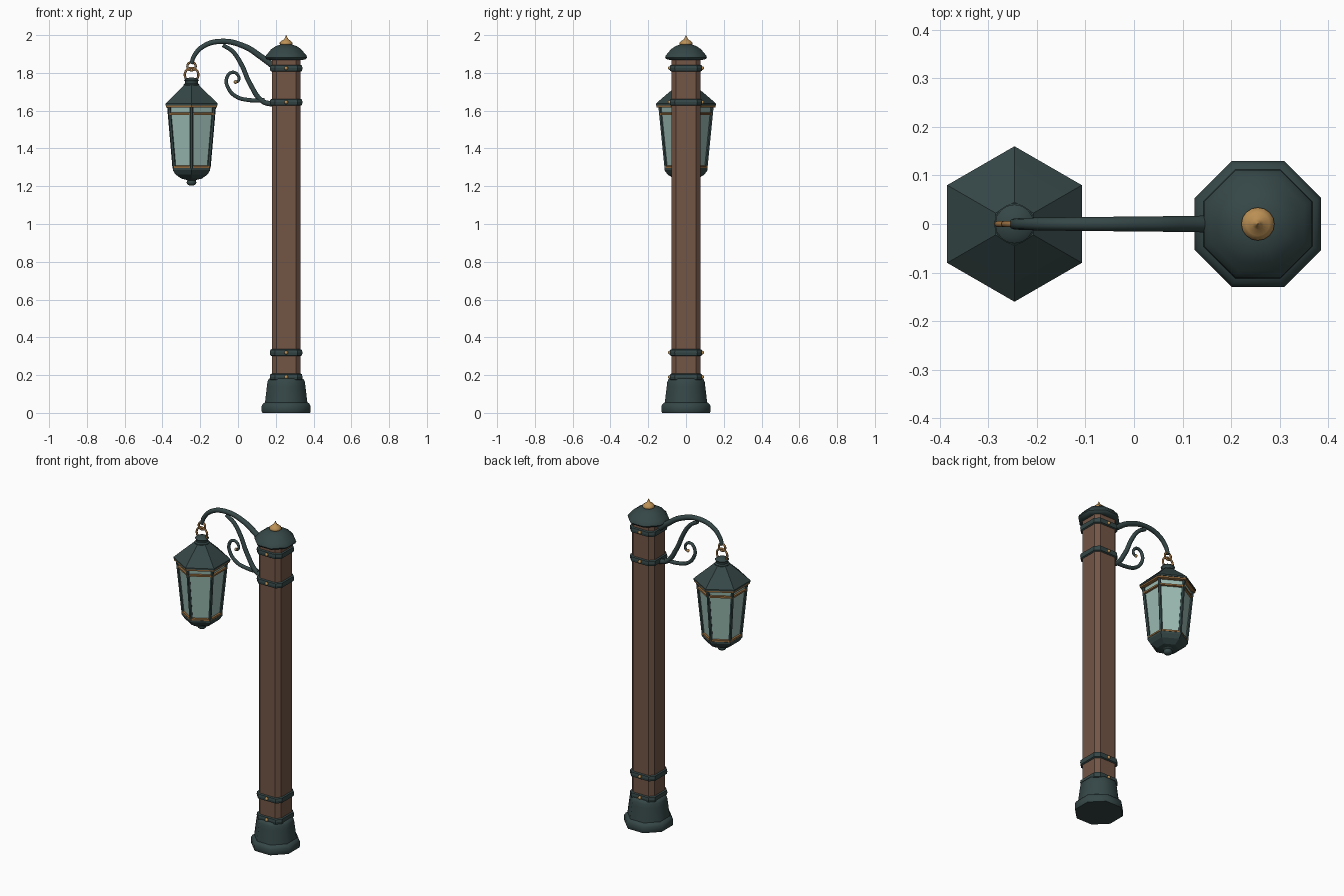
import bpy, bmesh, math
from mathutils import Vector

cube = bpy.data.objects.get("Cube")
if cube:
    bpy.data.objects.remove(cube, do_unlink=True)


def material(name, rgb):
    m = bpy.data.materials.new(name)
    m.use_nodes = True
    m.diffuse_color = (*rgb, 1)
    m.node_tree.nodes["Principled BSDF"].inputs["Base Color"].default_value = (*rgb, 1)
    return m


IRON = material("dark teal iron", (0.036, 0.062, 0.062))
WOOD = material("brown wood", (0.17, 0.092, 0.06))
GLASS = material("pale green glass", (0.33, 0.50, 0.45))
GOLD = material("gold", (0.50, 0.28, 0.09))
BRONZE = material("bronze trim", (0.30, 0.15, 0.05))

POST_X, LAMP_X = 0.255, -0.246


def select_only(ob):
    bpy.ops.object.select_all(action='DESELECT')
    ob.select_set(True)
    bpy.context.view_layer.objects.active = ob


def finish(name, bm, mat, angle):
    bmesh.ops.recalc_face_normals(bm, faces=bm.faces[:])
    me = bpy.data.meshes.new(name)
    bm.to_mesh(me)
    bm.free()
    me.materials.append(mat)
    ob = bpy.data.objects.new(name, me)
    bpy.context.collection.objects.link(ob)
    if angle:
        select_only(ob)
        bpy.ops.object.shade_smooth_by_angle(angle=math.radians(angle))
    return ob


def loft(name, rings, mat, angle=0):
    """Skin a stack of rings of points and cap both ends."""
    bm = bmesh.new()
    loops = [[bm.verts.new(p) for p in ring] for ring in rings]
    for a, b in zip(loops, loops[1:]):
        for i in range(len(a)):
            j = (i + 1) % len(a)
            bm.faces.new((a[i], a[j], b[j], b[i]))
    bm.faces.new(loops[0])
    bm.faces.new(loops[-1])
    return finish(name, bm, mat, angle)


def polygon(cx, z, r, sides, phase):
    angles = [phase + math.tau * i / sides for i in range(sides)]
    return [(cx + r * math.cos(a), r * math.sin(a), z) for a in angles]


def turned(name, cx, profile, sides, mat, phase=0.0, angle=0):
    return loft(name, [polygon(cx, z, r, sides, phase) for r, z in profile], mat, angle)


def octagon(name, profile, mat):
    """Eight-sided turning, sized by its flats."""
    k = math.cos(math.pi / 8)
    return turned(name, POST_X, [(r / k, z) for r, z in profile], 8, mat, math.pi / 8, 50)


def hexagon(name, profile, mat):
    return turned(name, LAMP_X, profile, 6, mat, math.pi / 2)


def chamfered_square(name, profile, mat, cut):
    rings = []
    for h, z in profile:
        corner = h - cut
        ring = []
        for q in range(4):
            c, s = round(math.cos(q * math.pi / 2)), round(math.sin(q * math.pi / 2))
            for x, y in ((h, -corner), (h, corner)):
                ring.append((POST_X + c * x - s * y, s * x + c * y, z))
        rings.append(ring)
    return loft(name, rings, mat)


def tube(name, points, r0, r1, mat, smooth=True):
    """Round rod through the points, tapering from r0 to r1."""
    cu = bpy.data.curves.new(name, 'CURVE')
    cu.dimensions = '3D'
    cu.bevel_depth = 1.0
    cu.bevel_resolution = 3 if smooth else 1
    cu.resolution_u = 8
    cu.use_fill_caps = True
    sp = cu.splines.new('BEZIER')
    sp.bezier_points.add(len(points) - 1)
    for i, (bp, p) in enumerate(zip(sp.bezier_points, points)):
        bp.co = p
        bp.handle_left_type = bp.handle_right_type = 'AUTO' if smooth else 'VECTOR'
        bp.radius = r0 + (r1 - r0) * i / (len(points) - 1)
    cu.materials.append(mat)
    ob = bpy.data.objects.new(name, cu)
    bpy.context.collection.objects.link(ob)
    select_only(ob)
    bpy.ops.object.convert(target='MESH')
    bpy.ops.object.shade_smooth_by_angle(angle=math.radians(50))


def flat_path(pairs):
    return [(x, 0, z) for x, z in pairs]


def ball(name, location, r, mat):
    bm = bmesh.new()
    bmesh.ops.create_uvsphere(bm, u_segments=12, v_segments=8, radius=r)
    finish(name, bm, mat, 60).location = location


def ring(name, z, major, minor):
    bpy.ops.mesh.primitive_torus_add(location=(LAMP_X, 0, z), rotation=(math.pi / 2, 0, 0),
                                     major_segments=24, minor_segments=8,
                                     major_radius=major, minor_radius=minor)
    ob = bpy.context.object
    ob.name = name
    ob.data.materials.append(BRONZE)
    bpy.ops.object.shade_smooth_by_angle(angle=math.radians(60))


# Post, base and cap
chamfered_square("post", [(0.076, 0.1), (0.076, 1.89)], WOOD, 0.024)
octagon("base", [(0.126, 0), (0.13, 0.008), (0.13, 0.036), (0.122, 0.05), (0.112, 0.056),
                 (0.108, 0.09), (0.102, 0.14), (0.099, 0.165), (0.092, 0.18), (0.076, 0.185)], IRON)
octagon("cap", [(0.085, 1.868), (0.105, 1.873), (0.111, 1.882), (0.107, 1.893), (0.096, 1.905),
                (0.08, 1.925), (0.055, 1.942), (0.03, 1.95)], IRON)
turned("cap_finial", POST_X, [(0.026, 1.943), (0.034, 1.952), (0.034, 1.96), (0.024, 1.97),
                              (0.012, 1.977), (0.006, 1.988), (0.001, 2.0)], 16, GOLD, 0, 50)

# Iron bands with studs on front and back
for n, z in enumerate((0.19, 0.319, 1.645, 1.825)):
    chamfered_square(f"band_{n + 1}", [(0.077, z - 0.018), (0.084, z - 0.014), (0.086, z),
                                       (0.084, z + 0.014), (0.077, z + 0.018)], IRON, 0.026)
    for side, y in (("front", -0.086), ("back", 0.086)):
        ball(f"{side}_stud_{n + 1}", (POST_X, y, z), 0.01, GOLD)

# Bracket: arm, brace and scroll
tube("arm", flat_path([(0.19, 1.835), (0.125, 1.883), (0.035, 1.94), (-0.09, 1.967),
                       (-0.185, 1.94), (-0.232, 1.89), (-0.247, 1.848)]), 0.018, 0.011, IRON)
tube("brace", flat_path([(0.19, 1.633), (0.13, 1.65), (0.065, 1.74), (0.015, 1.85),
                         (-0.03, 1.915), (-0.08, 1.947)]), 0.015, 0.011, IRON)
tube("scroll", flat_path([(0.14, 1.655), (0.06, 1.656), (-0.01, 1.675), (-0.052, 1.72),
                          (-0.06, 1.772), (-0.03, 1.803), (0, 1.787), (0.003, 1.76),
                          (-0.012, 1.75)]), 0.012, 0.007, IRON)
ball("scroll_tip", (-0.013, 0, 1.752), 0.01, GOLD)

# Hanging rings
ring("small_ring", 1.835, 0.022, 0.006)
ring("large_ring", 1.79, 0.036, 0.006)

# Lantern roof and neck
hexagon("lantern_roof", [(0.13, 1.622), (0.16, 1.628), (0.16, 1.637), (0.122, 1.67),
                         (0.045, 1.735)], IRON)
hexagon("roof_trim", [(0.15, 1.616), (0.157, 1.618), (0.157, 1.628), (0.15, 1.63)], BRONZE)
turned("lantern_neck", LAMP_X, [(0.042, 1.728), (0.042, 1.738), (0.034, 1.744), (0.034, 1.756),
                                (0.04, 1.762), (0.03, 1.77), (0.01, 1.775)], 16, IRON, 0, 50)

# Lantern body: glass, corner bars and trim
TOP_R, TOP_Z, LOW_R, LOW_Z = 0.141, 1.625, 0.108, 1.295
hexagon("lantern_glass", [(LOW_R - 0.006, LOW_Z), (TOP_R - 0.006, TOP_Z)], GLASS)
for i, (a, b) in enumerate(zip(polygon(LAMP_X, LOW_Z, LOW_R - 0.003, 6, math.pi / 2),
                               polygon(LAMP_X, TOP_Z, TOP_R - 0.003, 6, math.pi / 2))):
    tube(f"corner_bar_{i + 1}", [Vector(a), Vector(b)], 0.01, 0.01, IRON, smooth=False)
for name, z in (("upper_trim", 1.583), ("lower_trim", 1.302)):
    r = LOW_R + (TOP_R - LOW_R) * (z - LOW_Z) / (TOP_Z - LOW_Z) + 0.006
    hexagon(name, [(r - 0.01, z - 0.007), (r, z - 0.005), (r, z + 0.005), (r - 0.01, z + 0.007)], BRONZE)

# Lantern bottom and knob
hexagon("lantern_bottom", [(0.04, 1.236), (0.062, 1.24), (0.098, 1.262), (0.114, 1.285),
                           (0.114, 1.296)], IRON)
turned("bottom_knob", LAMP_X, [(0.01, 1.203), (0.022, 1.21), (0.026, 1.22), (0.022, 1.23),
                               (0.034, 1.238)], 14, IRON, 0, 50)
